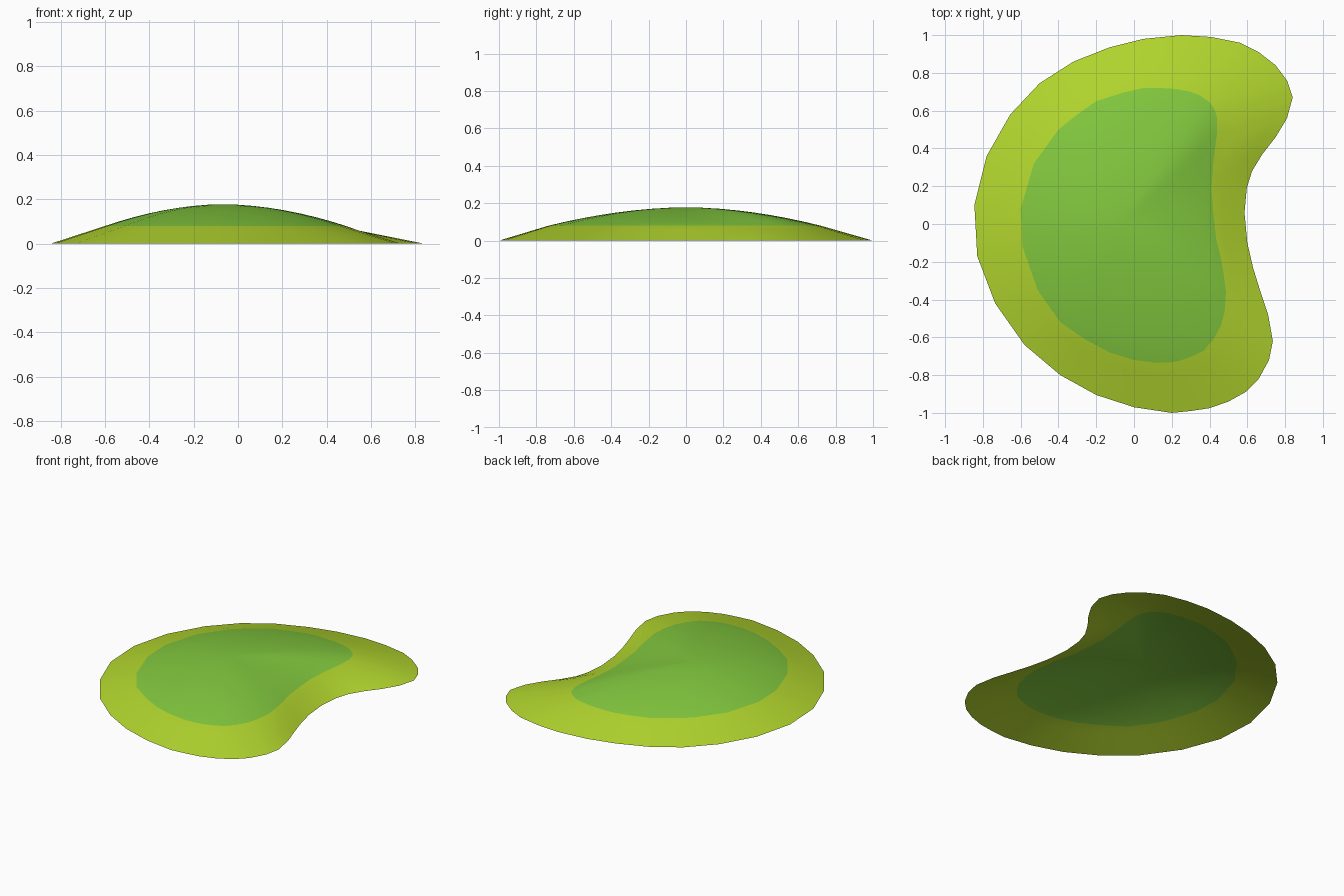
import bpy, bmesh

if "Cube" in bpy.data.objects:
    bpy.data.objects.remove(bpy.data.objects["Cube"])

# Kidney outlines, clockwise seen from above: the rim on the ground and the colour border
RIM = [(-.845, .1), (-.78, .36), (-.655, .58), (-.5, .745), (-.32, .86), (-.13, .935), (.05, .98),
       (.25, 1), (.41, .99), (.56, .96), (.66, .91), (.75, .84), (.81, .76), (.84, .67), (.81, .56),
       (.75, .46), (.68, .37), (.625, .28), (.597, .19), (.585, .06), (.6, -.1), (.63, -.23),
       (.67, -.36), (.71, -.48), (.735, -.62), (.715, -.72), (.66, -.82), (.59, -.89), (.5, -.94),
       (.4, -.975), (.3, -.99), (.2, -1), (0, -.97), (-.2, -.905), (-.39, -.8), (-.58, -.64),
       (-.735, -.42), (-.83, -.17)]
BORDER = [(-.6, .08), (-.53, .32), (-.4, .5), (-.3, .58), (-.2, .65), (-.06, .695), (.05, .72),
          (.14, .72), (.22, .715), (.3, .7), (.35, .68), (.4, .645), (.425, .61), (.44, .56), (.44, .49),
          (.43, .41), (.42, .33), (.415, .26), (.41, .18), (.42, .06), (.435, -.08), (.46, -.18),
          (.475, -.27), (.487, -.36), (.48, -.46), (.46, -.54), (.42, -.61), (.37, -.67), (.31, -.7),
          (.24, -.725), (.19, -.732), (.12, -.735), (0, -.72), (-.13, -.68), (-.26, -.61), (-.39, -.52),
          (-.51, -.35), (-.59, -.12)]
PEAK, TOP, BORDER_Z = (-.07, 0), .178, .08


def material(name, rgb):
    m = bpy.data.materials.new(name)
    m.diffuse_color = (*rgb, 1)
    m.use_nodes = True
    m.node_tree.nodes["Principled BSDF"].inputs["Base Color"].default_value = m.diffuse_color
    return m


def blend(a, b, t):
    return [(p[0] + (q[0] - p[0]) * t, p[1] + (q[1] - p[1]) * t) for p, q in zip(a, b)]


bm = bmesh.new()
rings = []

# Lime slope from the rim up to the border
SLOPE = 4
for i in range(SLOPE + 1):
    t = i / SLOPE
    rings.append([bm.verts.new((x, y, BORDER_Z * t)) for x, y in blend(RIM, BORDER, t)])

# Green dome from the border up to the peak
peaks = [PEAK] * len(RIM)
for i in range(7, 0, -1):
    t = i / 8
    z = BORDER_Z + (TOP - BORDER_Z) * (1 - t ** 1.85)
    rings.append([bm.verts.new((x, y, z)) for x, y in blend(peaks, BORDER, t)])
peak = bm.verts.new((*PEAK, TOP))

# Join the rings, open underneath
n = len(RIM)
for k, (lo, hi) in enumerate(zip(rings, rings[1:])):
    for j in range(n):
        f = bm.faces.new((lo[j], hi[j], hi[(j + 1) % n], lo[(j + 1) % n]))
        f.material_index = 0 if k < SLOPE else 1
for j in range(n):
    f = bm.faces.new((rings[-1][j], peak, rings[-1][(j + 1) % n]))
    f.material_index = 1
for f in bm.faces:
    f.smooth = True
    f.normal_update()
    if f.normal.z < 0:
        f.normal_flip()

mesh = bpy.data.meshes.new("grass_mound")
bm.to_mesh(mesh)
bm.free()
mesh.materials.append(material("lime green", (.445, .672, .027)))
mesh.materials.append(material("grass green", (.223, .578, .048)))
bpy.context.collection.objects.link(bpy.data.objects.new("grass_mound", mesh))
